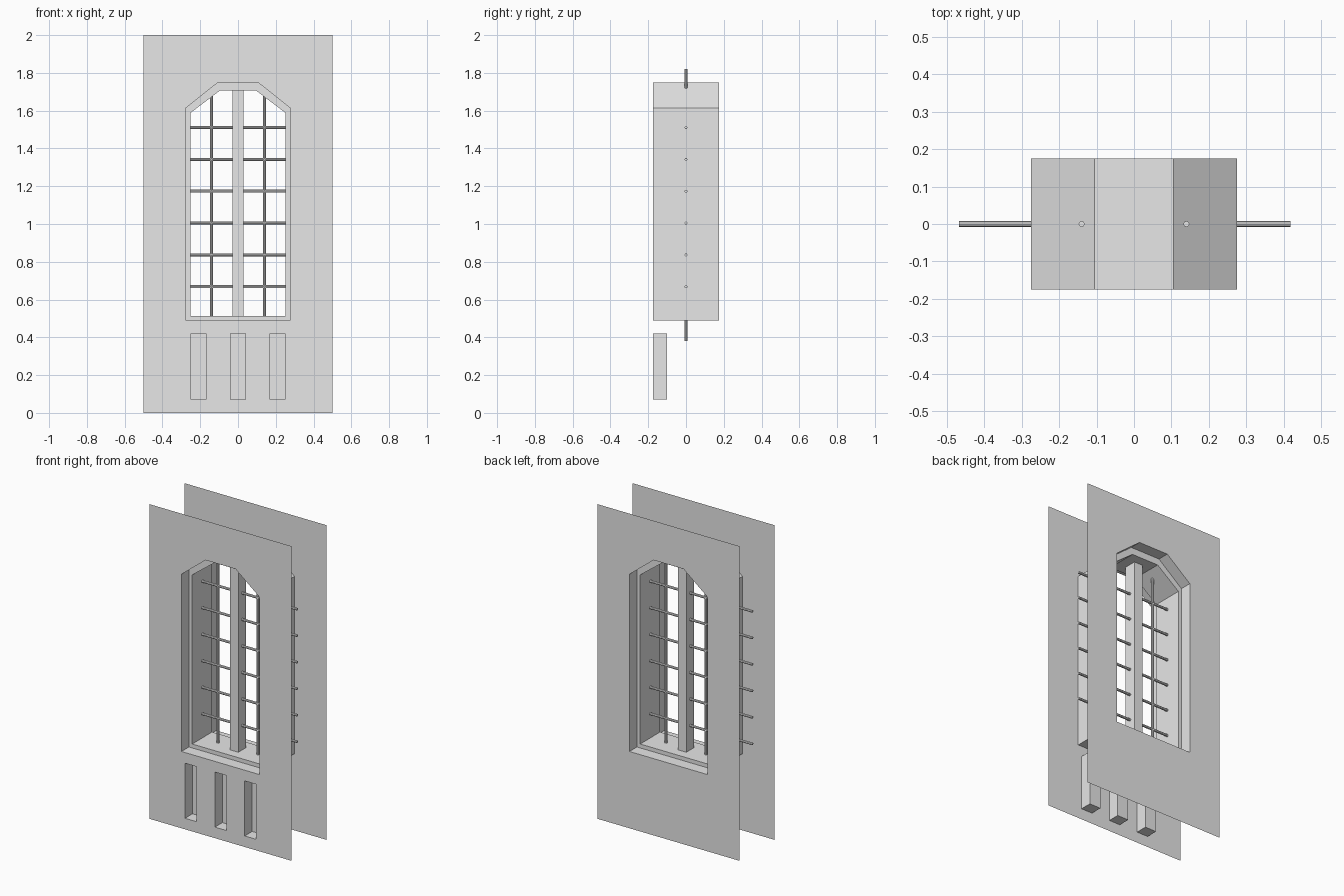
import bpy
import bmesh
from mathutils import Matrix, Vector

if "Cube" in bpy.data.objects:
    bpy.data.objects.remove(bpy.data.objects["Cube"], do_unlink=True)

grey = bpy.data.materials.new("plain_grey")
grey.use_nodes = True
colour = (0.8, 0.8, 0.8, 1)
grey.diffuse_color = colour
grey.node_tree.nodes["Principled BSDF"].inputs["Base Color"].default_value = colour

HALF = 0.175    # half thickness of the wall
STEP = 0.10     # half depth of the inner frame


def finish(name, bm):
    mesh = bpy.data.meshes.new(name)
    bm.to_mesh(mesh)
    bm.free()
    mesh.materials.append(grey)
    obj = bpy.data.objects.new(name, mesh)
    bpy.context.collection.objects.link(obj)
    return obj


def arch(side, bottom, shoulder, flat, top):
    right = [(side, bottom), (side, shoulder), (flat, top)]
    return right + [(-x, z) for x, z in reversed(right)]


def rect(x0, x1, z0, z1):
    return [(x0, z0), (x1, z0), (x1, z1), (x0, z1)]


def ring(bm, points, y):
    return [bm.verts.new((x, y, z)) for x, z in points]


def bridge(bm, a, b):
    for i in range(len(a)):
        j = (i + 1) % len(a)
        bm.faces.new((a[i], a[j], b[j], b[i]))


def panel(name, y, outlines, facing):
    """Flat sheet: the first outline filled, the others left as holes."""
    bm = bmesh.new()
    edges = []
    for points in outlines:
        v = ring(bm, points, y)
        edges += [bm.edges.new((v[i], v[i - 1])) for i in range(len(v))]
    bmesh.ops.triangle_fill(bm, edges=edges, use_beauty=True)
    for f in bm.faces:
        f.normal_update()
        if f.normal.y * facing < 0:
            f.normal_flip()
    bmesh.ops.dissolve_limit(bm, angle_limit=0.01, verts=bm.verts[:], edges=bm.edges[:])
    return finish(name, bm)


def box(name, low, high):
    low, high = Vector(low), Vector(high)
    bm = bmesh.new()
    bmesh.ops.create_cube(bm, size=1, matrix=Matrix.Translation((low + high) / 2)
                          @ Matrix.Diagonal((*(high - low), 1)))
    return finish(name, bm)


def rod(name, start, end, radius=0.008):
    start, end = Vector(start), Vector(end)
    turn = (end - start).to_track_quat('Z', 'Y').to_matrix().to_4x4()
    bm = bmesh.new()
    bmesh.ops.create_cone(bm, cap_ends=True, segments=8, radius1=radius, radius2=radius,
                          depth=(end - start).length,
                          matrix=Matrix.Translation((start + end) / 2) @ turn)
    return finish(name, bm)


wall = rect(-0.5, 0.5, 0, 2)
opening = arch(0.275, 0.488, 1.615, 0.105, 1.75)
clear = arch(0.252, 0.513, 1.588, 0.095, 1.707)
niches = [rect(x - 0.04, x + 0.04, 0.07, 0.42) for x in (-0.21, 0, 0.21)]

# Front and back wall sheets
panel("front_wall", -HALF, [wall, opening] + niches, -1)
panel("back_wall", HALF, [wall, opening], 1)

# Recessed niches below the window
for i, outline in enumerate(niches):
    bm = bmesh.new()
    back = ring(bm, outline, -0.10)
    bridge(bm, ring(bm, outline, -HALF), back)
    bm.faces.new(back)
    finish(f"niche_{i + 1}", bm)

# Outer window reveal through the whole wall
bm = bmesh.new()
bridge(bm, ring(bm, opening, -HALF), ring(bm, opening, HALF))
finish("window_reveal", bm)

# Inner frame, narrower and set back from both sheets
bm = bmesh.new()
rings = [ring(bm, opening, -STEP), ring(bm, clear, -STEP),
         ring(bm, clear, STEP), ring(bm, opening, STEP)]
for a, b in zip(rings, rings[1:]):
    bridge(bm, a, b)
bmesh.ops.recalc_face_normals(bm, faces=bm.faces[:])
finish("window_frame", bm)

# Central mullion
box("mullion", (-0.03, -0.04, 0.513), (0.03, 0.04, 1.707))

# Crossing bars
for i in range(6):
    z = 0.668 + i * 0.1685
    rod(f"horizontal_bar_{i + 1}", (-0.468, 0, z), (0.418, 0, z))
for name, x in (("right", -0.14), ("left", 0.14)):
    rod(f"{name}_vertical_bar", (x, 0, 0.38), (x, 0, 1.82))
